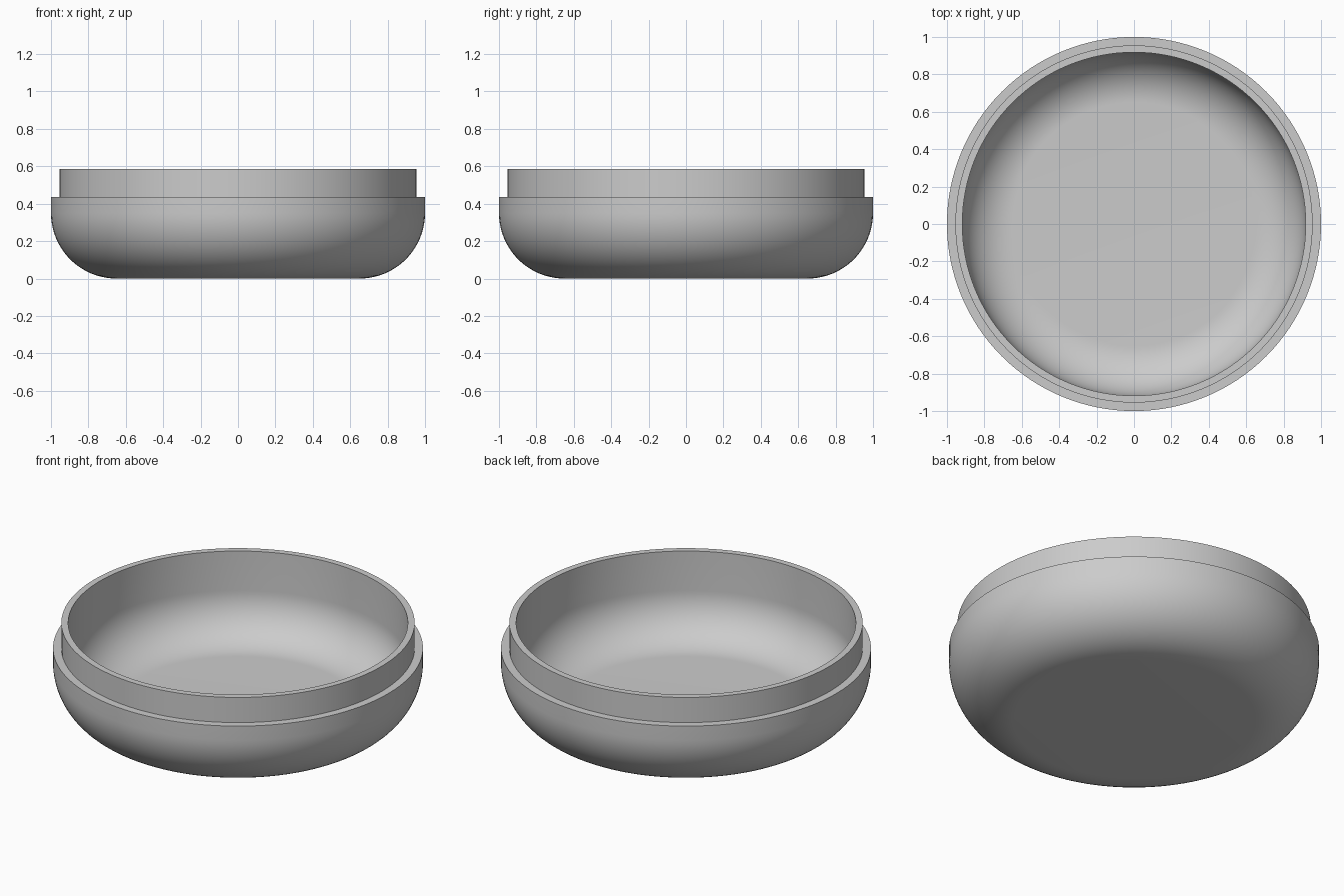
import bpy
import bmesh
import math

cube = bpy.data.objects.get("Cube")
if cube:
    bpy.data.objects.remove(cube, do_unlink=True)

SEGMENTS = 128
ARC_STEPS = 20
FLAT_R = 0.65                       # radius of the flat base and floor
OUTER_R, LIP_R, INNER_R = 1.0, 0.955, 0.918
SHOULDER_Z, RIM_Z = 0.435, 0.585
BEND = OUTER_R - FLAT_R             # both bends share one centre


def bend(radius):
    """Quarter arc from the flat bottom up to the vertical wall."""
    steps = [math.pi / 2 * i / ARC_STEPS for i in range(ARC_STEPS + 1)]
    return [(FLAT_R + radius * math.sin(a), BEND - radius * math.cos(a)) for a in steps]


# Closed wall section: outside, stepped lip, then back down the inside
outside = bend(BEND)
lip = [(OUTER_R, SHOULDER_Z), (LIP_R, SHOULDER_Z), (LIP_R, RIM_Z), (INNER_R, RIM_Z)]
inside = bend(INNER_R - FLAT_R)[::-1]
profile = outside + lip + inside

# Revolve the section and cap the flat centres
bm = bmesh.new()
rings = []
for r, z in profile:
    ring = []
    for i in range(SEGMENTS):
        a = 2 * math.pi * i / SEGMENTS
        ring.append(bm.verts.new((r * math.cos(a), r * math.sin(a), z)))
    rings.append(ring)
for low, high in zip(rings, rings[1:]):
    for i in range(SEGMENTS):
        j = (i + 1) % SEGMENTS
        bm.faces.new((low[i], low[j], high[j], high[i]))
bm.faces.new(rings[0][::-1])
bm.faces.new(rings[-1])
bmesh.ops.recalc_face_normals(bm, faces=bm.faces)

mesh = bpy.data.meshes.new("bowl_base")
bm.to_mesh(mesh)
bm.free()
bowl = bpy.data.objects.new("bowl_base", mesh)
bpy.context.collection.objects.link(bowl)

# Plain grey material
grey = bpy.data.materials.new("plain_grey")
grey.use_nodes = True
colour = (0.6, 0.6, 0.6, 1.0)
grey.diffuse_color = colour
grey.node_tree.nodes["Principled BSDF"].inputs["Base Color"].default_value = colour
mesh.materials.append(grey)

# Smooth walls with crisp lip edges
bpy.ops.object.select_all(action="DESELECT")
bowl.select_set(True)
bpy.context.view_layer.objects.active = bowl
bpy.ops.object.shade_smooth_by_angle(angle=math.radians(30))
